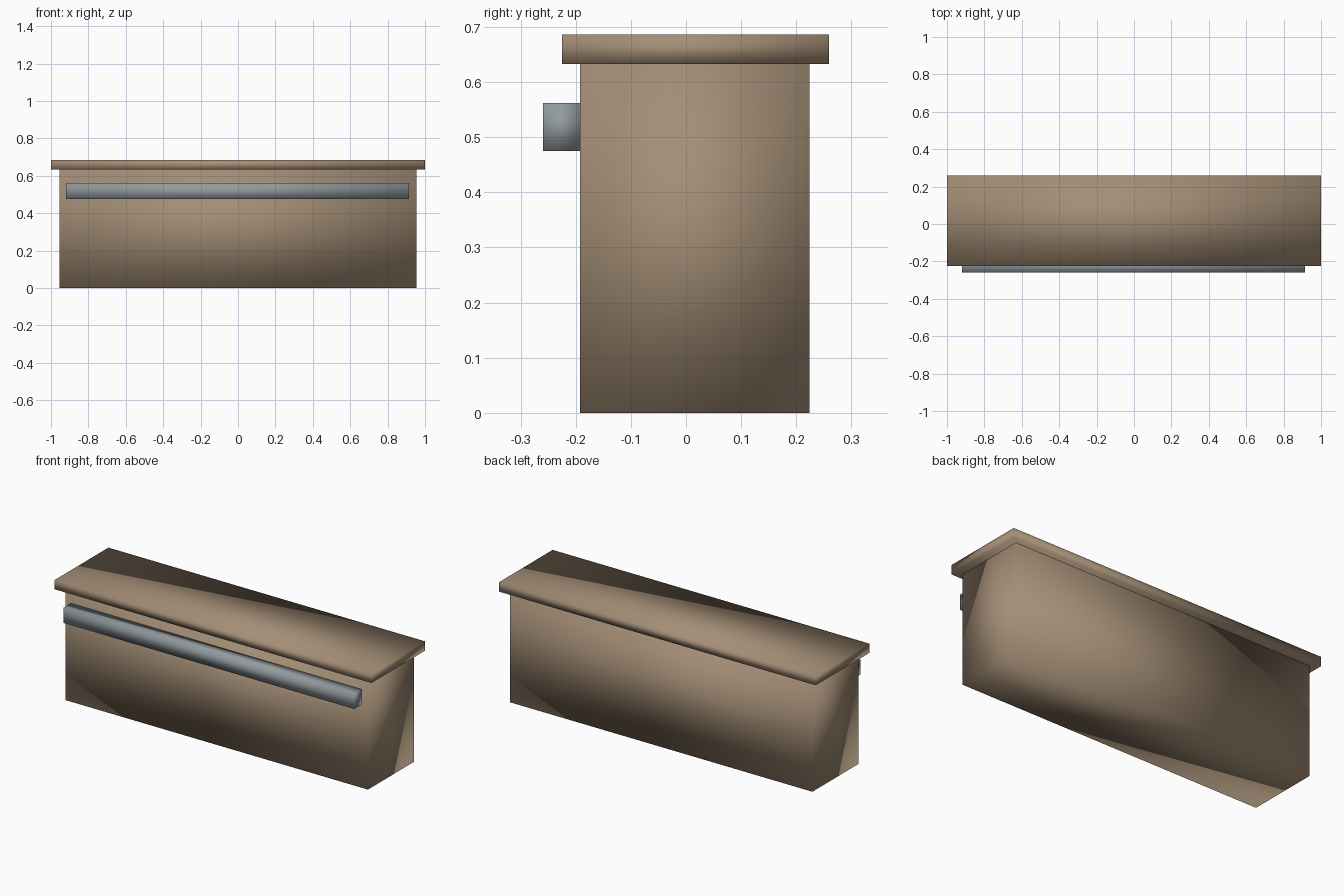
import bpy
import bmesh
from mathutils import Vector

default = bpy.data.objects.get("Cube")
if default:
    bpy.data.objects.remove(default, do_unlink=True)


def make_material(name, rgb):
    mat = bpy.data.materials.new(name)
    mat.use_nodes = True
    mat.diffuse_color = (*rgb, 1)
    mat.node_tree.nodes["Principled BSDF"].inputs["Base Color"].default_value = (*rgb, 1)
    return mat


def soft_box(name, low, high, mat):
    """Box between two corners, smooth shaded across its edges."""
    low, high = Vector(low), Vector(high)
    bm = bmesh.new()
    bmesh.ops.create_cube(bm, size=1)
    bmesh.ops.scale(bm, vec=high - low, verts=bm.verts)
    bmesh.ops.translate(bm, vec=(low + high) / 2, verts=bm.verts)
    for face in bm.faces:
        face.smooth = True
    mesh = bpy.data.meshes.new(name)
    bm.to_mesh(mesh)
    bm.free()
    mesh.materials.append(mat)
    obj = bpy.data.objects.new(name, mesh)
    bpy.context.collection.objects.link(obj)
    return obj


wood = make_material("warm brown", (0.37, 0.27, 0.18))
metal = make_material("steel grey", (0.29, 0.33, 0.35))

# Main body
soft_box("counter_body", (-0.955, -0.192, 0), (0.955, 0.224, 0.633), wood)

# Overhanging top slab
soft_box("counter_top", (-1, -0.225, 0.633), (1, 0.259, 0.686), wood)

# Long rail along the front
soft_box("front_rail", (-0.92, -0.259, 0.475), (0.915, -0.192, 0.562), metal)
